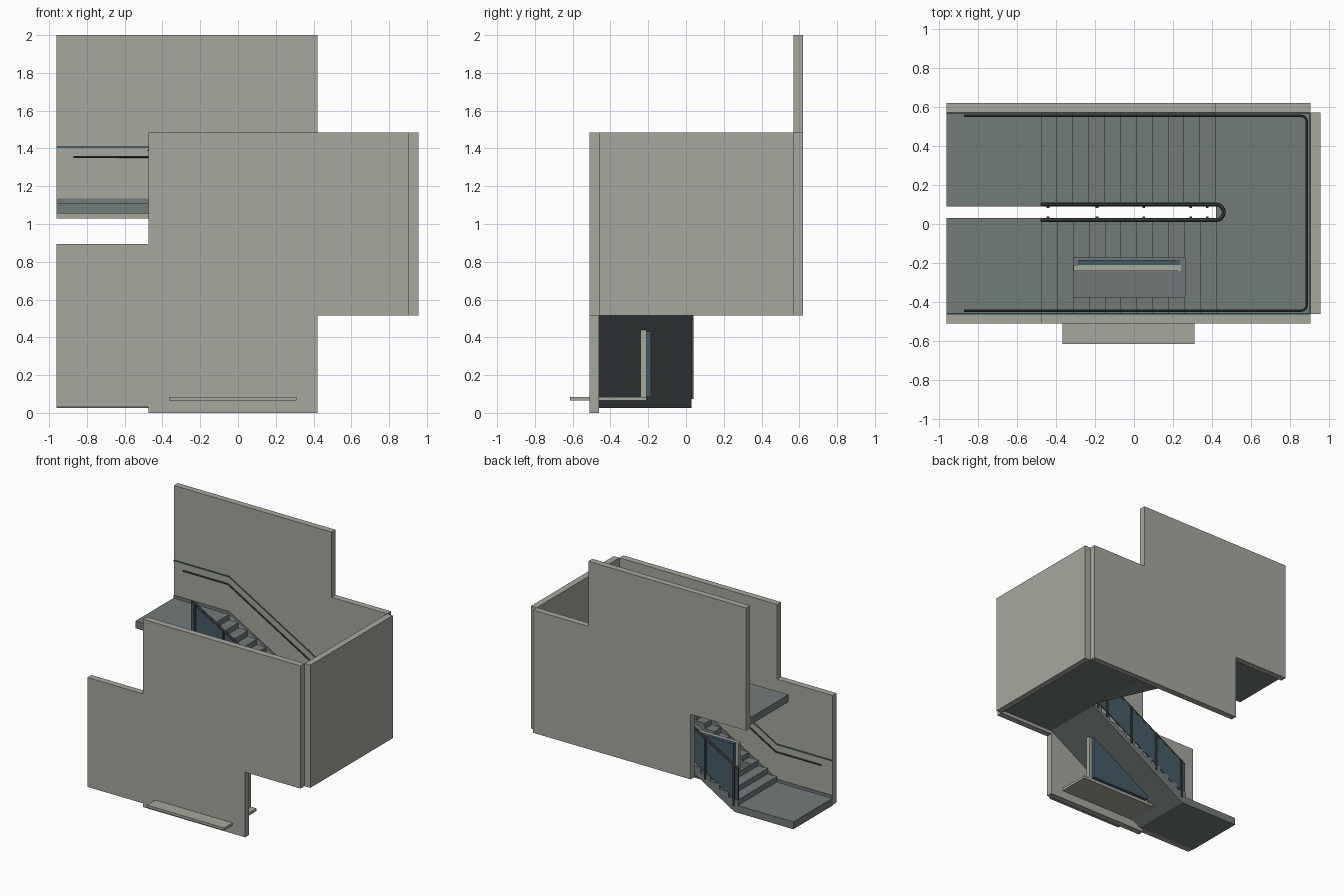
import bpy, bmesh, math
from mathutils import Vector

if "Cube" in bpy.data.objects:
    bpy.data.objects.remove(bpy.data.objects["Cube"])


def material(name, rgb):
    m = bpy.data.materials.new(name)
    m.diffuse_color = (*rgb, 1)
    m.use_nodes = True
    m.node_tree.nodes["Principled BSDF"].inputs["Base Color"].default_value = m.diffuse_color
    return m


WALL = material("warm_grey_plaster", (0.38, 0.39, 0.34))
STONE = material("slate_grey", (0.17, 0.20, 0.195))
GLASS = material("dark_blue_glass", (0.06, 0.11, 0.14))
METAL = material("dark_metal", (0.06, 0.065, 0.065))


def prism(name, pts, y0, y1, mat):
    """Extrude an x-z outline from y0 to y1."""
    bm = bmesh.new()
    face = bm.faces.new([bm.verts.new((x, y0, z)) for x, z in pts])
    ext = bmesh.ops.extrude_face_region(bm, geom=[face])
    moved = [v for v in ext["geom"] if isinstance(v, bmesh.types.BMVert)]
    bmesh.ops.translate(bm, vec=(0, y1 - y0, 0), verts=moved)
    bmesh.ops.recalc_face_normals(bm, faces=bm.faces)
    me = bpy.data.meshes.new(name)
    bm.to_mesh(me)
    bm.free()
    ob = bpy.data.objects.new(name, me)
    bpy.context.collection.objects.link(ob)
    me.materials.append(mat)
    return ob


def box(name, x0, x1, y0, y1, z0, z1, mat):
    return prism(name, [(x0, z0), (x1, z0), (x1, z1), (x0, z1)], y0, y1, mat)


def band(name, path, low, high, y0, y1, mat):
    """Strip following an x-z path between two height offsets."""
    pts = [(x, z + low) for x, z in path] + [(x, z + high) for x, z in reversed(path)]
    return prism(name, pts, y0, y1, mat)


def tube(name, pts, r, mat):
    cu = bpy.data.curves.new(name, "CURVE")
    cu.dimensions = "3D"
    cu.bevel_depth, cu.bevel_resolution, cu.use_fill_caps = r, 2, True
    sp = cu.splines.new("POLY")
    sp.points.add(len(pts) - 1)
    for p, co in zip(sp.points, pts):
        p.co = (*co, 1)
    ob = bpy.data.objects.new(name, cu)
    bpy.context.collection.objects.link(ob)
    cu.materials.append(mat)
    bpy.ops.object.select_all(action="DESELECT")
    ob.select_set(True)
    bpy.context.view_layer.objects.active = ob
    bpy.ops.object.convert(target="MESH")
    bpy.ops.object.shade_smooth_by_angle()


# Key sizes
XL, XS, XE, XR = -0.96, -0.475, 0.42, 0.905
YF, YB = -0.46, 0.57
Z0, Z1, Z2 = 0.083, 0.597, 1.112
N = 11
RUN, RISE = (XE - XS) / N, (Z1 - Z0) / (N + 1)

# Enclosing walls
prism("front_wall", [(XL, 0.03), (XS, 0.03), (XS, 0), (XE, 0), (XE, 0.515), (XR, 0.515),
                     (XR, 1.485), (XS, 1.485), (XS, 0.895), (XL, 0.895)], -0.51, YF, WALL)
prism("back_wall", [(XL, 1.03), (XS, 1.03), (XS, 0.515), (XR, 0.515), (XR, 1.485),
                    (XE, 1.485), (XE, 2), (XL, 2)], YB, 0.62, WALL)
box("end_wall", XR, 0.955, YF, YB, 0.515, 1.485, WALL)

# Stair flights with their outer landings
lower = [(XL, Z0), (XS, Z0)]
upper = [(XE, Z1)]
for i in range(N):
    z = RISE * (i + 1)
    lower += [(XS + RUN * i, Z0 + z), (XS + RUN * (i + 1), Z0 + z)]
    upper += [(XE - RUN * i, Z1 + z), (XE - RUN * (i + 1), Z1 + z)]
lower += [(XE, Z1 - 0.057), (-0.445, 0.025), (XL, 0.025)]
upper += [(XS, Z2), (XL, Z2), (XL, 1.055), (-0.465, 1.055), (XE, Z1 - 0.057)]
lower_flight = prism("lower_flight", lower, YF, 0.03, STONE)
prism("upper_flight", upper, 0.09, YB, STONE)
box("middle_landing", XE, XR, YF, YB, Z1 - 0.057, Z1, STONE)

# Recess in the lower flight around the window
cut = prism("recess_cutter", [(-0.31, 0.118), (0.26, 0.452), (0.26, 0.8), (-0.31, 0.8)],
            -0.375, -0.175, STONE)
cut.hide_render = True
cut.hide_set(True)
mod = lower_flight.modifiers.new("recess", "BOOLEAN")
mod.operation, mod.solver, mod.object = "DIFFERENCE", "EXACT", cut

# Window under the stairs, with a long sill through the front wall
box("window_sill", -0.365, 0.31, -0.615, -0.21, 0.065, 0.085, WALL)
for x0, x1 in ((-0.31, -0.28), (0.23, 0.26)):
    box("window_jamb", x0, x1, -0.24, -0.21, 0.085, 0.44, WALL)
for z0, z1 in ((0.085, 0.105), (0.42, 0.44)):
    box("window_rail", -0.28, 0.23, -0.24, -0.21, z0, z1, WALL)
box("window_glass", -0.285, 0.235, -0.225, -0.185, 0.088, 0.437, GLASS)

# Wall trim: skirting and top line on the three walls
low_path = [(XL, Z0), (XS, Z0), (XE, Z1), (XR, Z1)]
high_path = [(XL, Z2), (XS, Z2), (XE, Z1), (XR, Z1)]
for path, y0, y1 in ((low_path, YF, YF + 0.005), (high_path, YB - 0.005, YB)):
    band("skirting", path, -0.005, 0.022, y0, y1, STONE)
    band("wall_line", path, 0.291, 0.301, y0, y1, GLASS)
box("end_skirting", XR - 0.005, XR, YF, YB, Z1, Z1 + 0.022, STONE)
box("end_wall_line", XR - 0.005, XR, YF, YB, Z1 + 0.291, Z1 + 0.301, GLASS)

# Continuous wall handrail with rounded corners
H = 0.243
yf, yb, xr, r = YF + 0.016, YB - 0.016, XR - 0.02, 0.03
rail = [(-0.87, yf, Z0 + H), (XS, yf, Z0 + H), (XE, yf, Z1 + H)]
for cy, a0 in ((yf + r, -90), (yb - r, 0)):
    for k in range(5):
        a = math.radians(a0 + 22.5 * k)
        rail.append((xr - r + r * math.cos(a), cy + r * math.sin(a), Z1 + H))
rail += [(XE, yb, Z1 + H), (XS, yb, Z2 + H), (-0.87, yb, Z2 + H)]
tube("wall_handrail", rail, 0.006, METAL)

# Glass balustrades on both sides of the stairwell
T = 0.285
for tag, zs, side in (("lower", Z0, -1), ("upper", Z2, 1)):
    def height(x, zs=zs):
        return zs + (Z1 - zs) * (x - XS) / (XE - XS)
    yg = 0.06 + side * 0.038
    band(tag + "_glass", [(XS, zs), (XE, Z1)], 0.02, T, yg - 0.004, yg + 0.004, GLASS)
    yp = 0.06 + side * 0.027
    for x in (-0.44, -0.19, 0.05, 0.29, 0.375):
        box(tag + "_post", x - 0.007, x + 0.007, yp - 0.006, yp + 0.006,
            height(x) - 0.03, height(x) + T, METAL)

# Balustrade handrail turning around the well
turn = [(XS, 0.02, Z0 + T)]
for k in range(9):
    a = math.radians(-90 + 22.5 * k)
    turn.append((XE + 0.04 * math.cos(a), 0.06 + 0.04 * math.sin(a), Z1 + T))
turn.append((XS, 0.10, Z2 + T))
tube("well_handrail", turn, 0.01, METAL)
